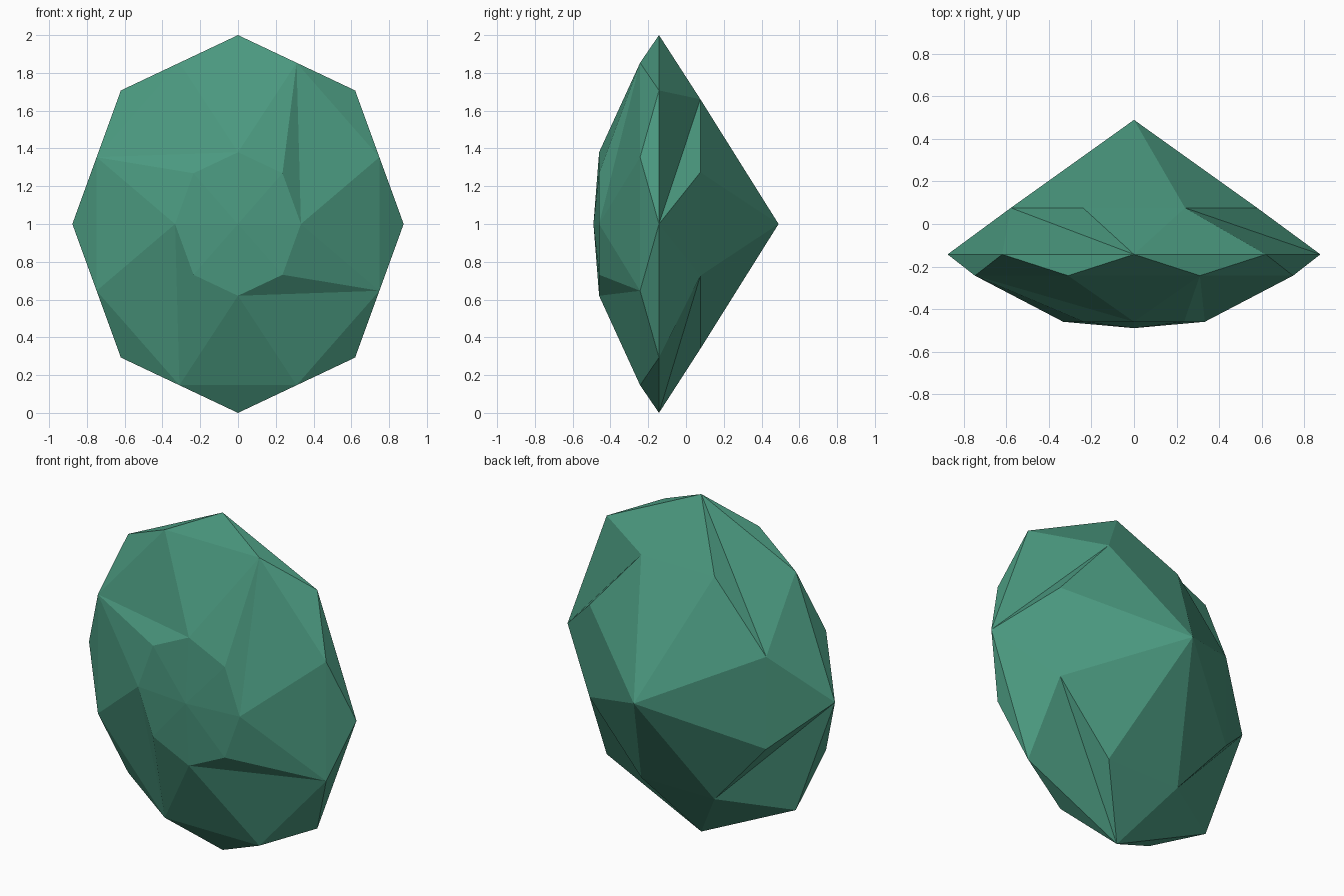
import bpy
import bmesh
from math import sin, cos, pi

cube = bpy.data.objects.get("Cube")
if cube:
    bpy.data.objects.remove(cube, do_unlink=True)

HALF_WIDTH = 0.877  # the gem is slightly narrower than tall

# One flat colour for the whole stone
green = bpy.data.materials.new("jade_green")
green.use_nodes = True
colour = (0.07, 0.32, 0.215, 1)
green.diffuse_color = colour
green.node_tree.nodes["Principled BSDF"].inputs["Base Color"].default_value = colour

bm = bmesh.new()


def ring(radius, y, shift):
    """Eight points running clockwise from the top, shifted by part of a step."""
    angles = [(k + shift) * pi / 4 for k in range(8)]
    return [bm.verts.new((HALF_WIDTH * radius * sin(a), y, 1 + radius * cos(a)))
            for a in angles]


girdle = ring(1, -0.143, 0)
crown = ring(cos(pi / 8), -0.243, 0.5)
table = ring(0.38, -0.46, 0)
pavilion = ring(0.715, 0.076, 0.5)
table_centre = bm.verts.new((0, -0.49, 1))
back_point = bm.verts.new((0, 0.49, 1))


def tri(*corners):
    bm.faces.new(corners)


# Facets repeated eight times: table, crown star, girdle and back point
for k in range(8):
    n = (k + 1) % 8
    tri(table_centre, table[k], table[n])
    tri(crown[k], crown[n], girdle[n])
    tri(girdle[k], girdle[n], crown[k])
    tri(pavilion[k], pavilion[n], back_point)

# Twisted facets repeated four times, front and back
for k in range(0, 8, 2):
    n, m = k + 1, (k + 2) % 8
    tri(crown[k], table[k], table[n])
    tri(crown[k], table[n], table[m])
    tri(crown[k], crown[n], table[m])
    tri(crown[n], crown[m], table[m])
    tri(girdle[k], girdle[n], pavilion[k])
    tri(girdle[n], girdle[m], pavilion[k])
    tri(girdle[m], pavilion[k], pavilion[n])
    tri(girdle[m], pavilion[n], pavilion[m])

bmesh.ops.recalc_face_normals(bm, faces=bm.faces[:])
mesh = bpy.data.meshes.new("gemstone")
bm.to_mesh(mesh)
bm.free()
mesh.materials.append(green)
gem = bpy.data.objects.new("gemstone", mesh)
bpy.context.collection.objects.link(gem)
